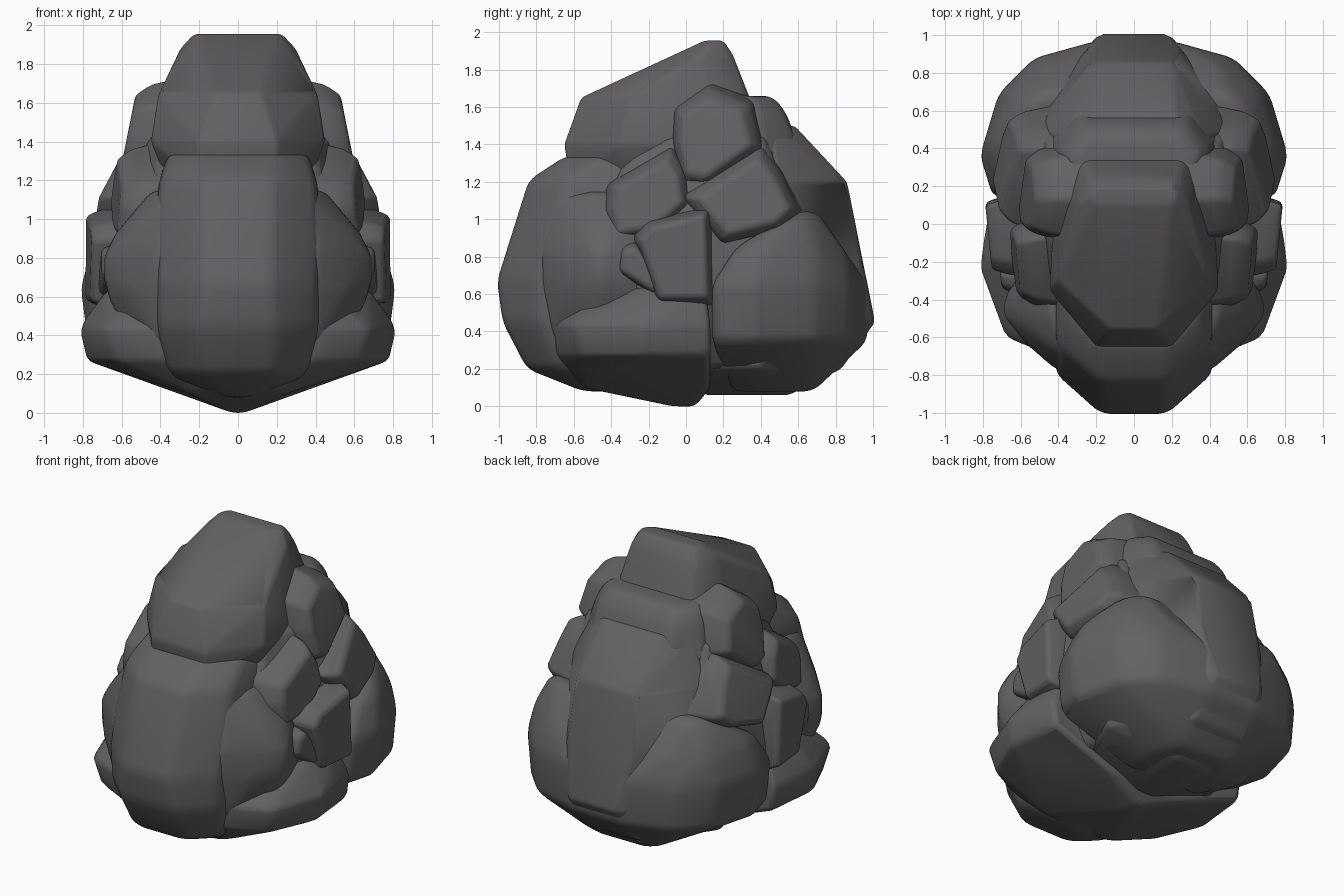
import bpy
import bmesh
import math
from mathutils import Vector

default_cube = bpy.data.objects.get("Cube")
if default_cube:
    bpy.data.objects.remove(default_cube, do_unlink=True)

# One flat rock colour
stone_grey = bpy.data.materials.new("stone_grey")
stone_grey.use_nodes = True
stone_colour = (0.125, 0.118, 0.125, 1)
stone_grey.diffuse_color = stone_colour
shader = stone_grey.node_tree.nodes["Principled BSDF"]
shader.inputs["Base Color"].default_value = stone_colour
shader.inputs["Roughness"].default_value = 0.8


def hull_object(name, points, rounding):
    """Wrap points in a convex rock with softly rounded edges."""
    bm = bmesh.new()
    for point in points:
        bm.verts.new(point)
    bmesh.ops.convex_hull(bm, input=bm.verts[:])
    loose = [v for v in bm.verts if not v.link_faces]
    bmesh.ops.delete(bm, geom=loose, context="VERTS")
    bmesh.ops.remove_doubles(bm, verts=bm.verts[:], dist=0.01)
    bmesh.ops.dissolve_limit(bm, angle_limit=math.radians(4),
                             verts=bm.verts[:], edges=bm.edges[:])
    bmesh.ops.recalc_face_normals(bm, faces=bm.faces[:])
    mesh = bpy.data.meshes.new(name)
    bm.to_mesh(mesh)
    bm.free()
    mesh.materials.append(stone_grey)
    rock = bpy.data.objects.new(name, mesh)
    bpy.context.collection.objects.link(rock)

    bevel = rock.modifiers.new("rounded_edges", "BEVEL")
    bevel.width = rounding
    bevel.segments = 3
    bevel.limit_method = "ANGLE"
    bevel.angle_limit = math.radians(8)

    bpy.ops.object.select_all(action="DESELECT")
    bpy.context.view_layer.objects.active = rock
    rock.select_set(True)
    bpy.ops.object.shade_smooth_by_angle(angle=math.radians(50))
    return rock


def central_rock(name, sections, rounding=0.045):
    """Symmetric rock from level sections: height, then (y, half width) pairs."""
    points = []
    for height, *outline in sections:
        for y, width in outline:
            points += [(width, y, height), (-width, y, height)]
    return hull_object(name, points, rounding)


def side_rocks(name, outline, face_x, lean_y=0, lean_z=0, shrink=0.8, step=0.07,
               flare=1.2, depth=0.3, rounding=0.025):
    """Mirrored pair of rocks from a side outline (y, z) with a leaning outer face."""
    centre = sum((Vector(p) for p in outline), Vector((0, 0))) / len(outline)
    points = []
    for scale, inset in ((shrink, 0), (1, step), (flare, depth)):
        for corner in outline:
            offset = (Vector(corner) - centre) * scale
            x = face_x - inset + lean_y * offset.x + lean_z * offset.y
            points.append((x, centre.x + offset.x, centre.y + offset.y))
    for side, sign in (("left", 1), ("right", -1)):
        mirrored = [(sign * x, y, z) for x, y, z in points]
        hull_object(side + "_" + name, mirrored, rounding)


# Inner mass that closes the gaps between the rocks
central_rock("core_rock", [
    (1.45, (-.25, .38), (.1, .5), (.42, .45)),
    (1, (-.5, .45), (-.2, .58), (.1, .66), (.6, .55)),
    (.6, (-.5, .5), (-.2, .68), (.1, .72), (.7, .5)),
    (.2, (-.4, .4), (.1, .5), (.6, .4))])

# Tall leaning top
central_rock("summit_rock", [
    (1.955, (.1, .2), (.15, .23), (.2, .2)),
    (1.88, (-.05, .2), (.1, .3), (.25, .24)),
    (1.65, (-.56, .12), (-.3, .41), (.1, .36), (.34, .25)),
    (1.4, (-.65, .2), (-.35, .45), (0, .43), (.38, .34)),
    (1.2, (-.62, .2), (-.3, .37), (.38, .34))])

# Bulging front and the shoulders beside it
central_rock("front_rock", [
    (1.34, (-.64, .2), (-.45, .36), (0, .36)),
    (1.21, (-.84, .18), (-.65, .4), (0, .41)),
    (.9, (-.92, .2), (-.74, .42), (0, .45)),
    (.67, (-1.01, .17), (-.8, .41), (0, .5)),
    (.45, (-.98, .2), (-.78, .41), (0, .5)),
    (.2, (-.85, .18), (-.68, .36), (0, .4)),
    (.08, (-.55, .05), (-.4, .1), (0, .1))])

central_rock("shoulder_rock", [
    (1.15, (-.7, .35), (-.5, .44), (-.1, .45)),
    (.84, (-.78, .4), (-.66, .53), (-.47, .7), (-.2, .6)),
    (.65, (-.78, .4), (-.64, .57), (-.47, .7), (-.2, .62)),
    (.35, (-.72, .4), (-.5, .55), (-.1, .5))])

# Back ridge and the ledge under the summit
central_rock("back_rock", [
    (1.5, (.3, .3), (.45, .36), (.58, .22)),
    (1.2, (.2, .4), (.5, .5), (.86, .22)),
    (.8, (.1, .5), (.5, .6), (.93, .24)),
    (.45, (.1, .5), (.5, .65), (1.01, .18)),
    (.2, (0, .4), (.4, .55), (.83, .2)),
    (.06, (.1, .05), (.3, .1), (.55, .1))])

central_rock("back_ledge_rock", [
    (1.66, (.2, .3), (.35, .34), (.46, .25)),
    (1.58, (.2, .36), (.38, .4), (.53, .28)),
    (1.3, (.2, .42), (.42, .48), (.64, .3))])

# Broad lower rocks that meet along the pointed underside
central_rock("lower_back_rock", [
    (1.04, (.58, .6), (.7, .5)),
    (.85, (.27, .72), (.42, .76), (.7, .66), (.84, .45)),
    (.65, (.14, .75), (.36, .82), (.69, .72), (.88, .53), (.97, .2)),
    (.35, (.14, .72), (.36, .78), (.69, .69), (.87, .52), (.97, .18)),
    (.08, (.25, .25), (.5, .25), (.68, .2))])

central_rock("lower_front_rock", [
    (.64, (-.48, .45), (-.2, .67), (.1, .67)),
    (.44, (-.71, .42), (-.6, .68), (-.22, .82), (.13, .76)),
    (.27, (-.69, .4), (-.57, .64), (-.25, .78), (.13, .74)),
    (.1, (-.55, .25), (-.2, .3), (.13, .3)),
    (0, (-.07, .03), (.05, .03))])

# Small stacked rocks on the flanks
side_rocks("upper_rock",
           [(-.06, 1.4), (-.05, 1.58), (.13, 1.7), (.34, 1.61), (.4, 1.38), (.1, 1.17), (-.02, 1.2)],
           .57, lean_z=-.2)
side_rocks("middle_front_rock",
           [(-.43, 1.05), (-.4, 1.18), (-.08, 1.37), (-.01, 1.25), (.02, 1.08), (-.15, .92), (-.4, .88)],
           .63, lean_y=.15, lean_z=-.1)
side_rocks("middle_back_rock",
           [(0, 1.12), (.4, 1.38), (.5, 1.25), (.6, 1.04), (.5, .95), (.2, .88)],
           .68, lean_y=-.15, lean_z=-.3)
side_rocks("flank_rock",
           [(-.27, .9), (-.2, .98), (.12, 1.05), (.14, .55), (-.15, .55)],
           .77, lean_y=.1, shrink=.88)
side_rocks("wedge_rock",
           [(-.37, .72), (-.35, .85), (-.27, .88), (-.1, .65), (-.15, .58)],
           .71, lean_y=.1)
